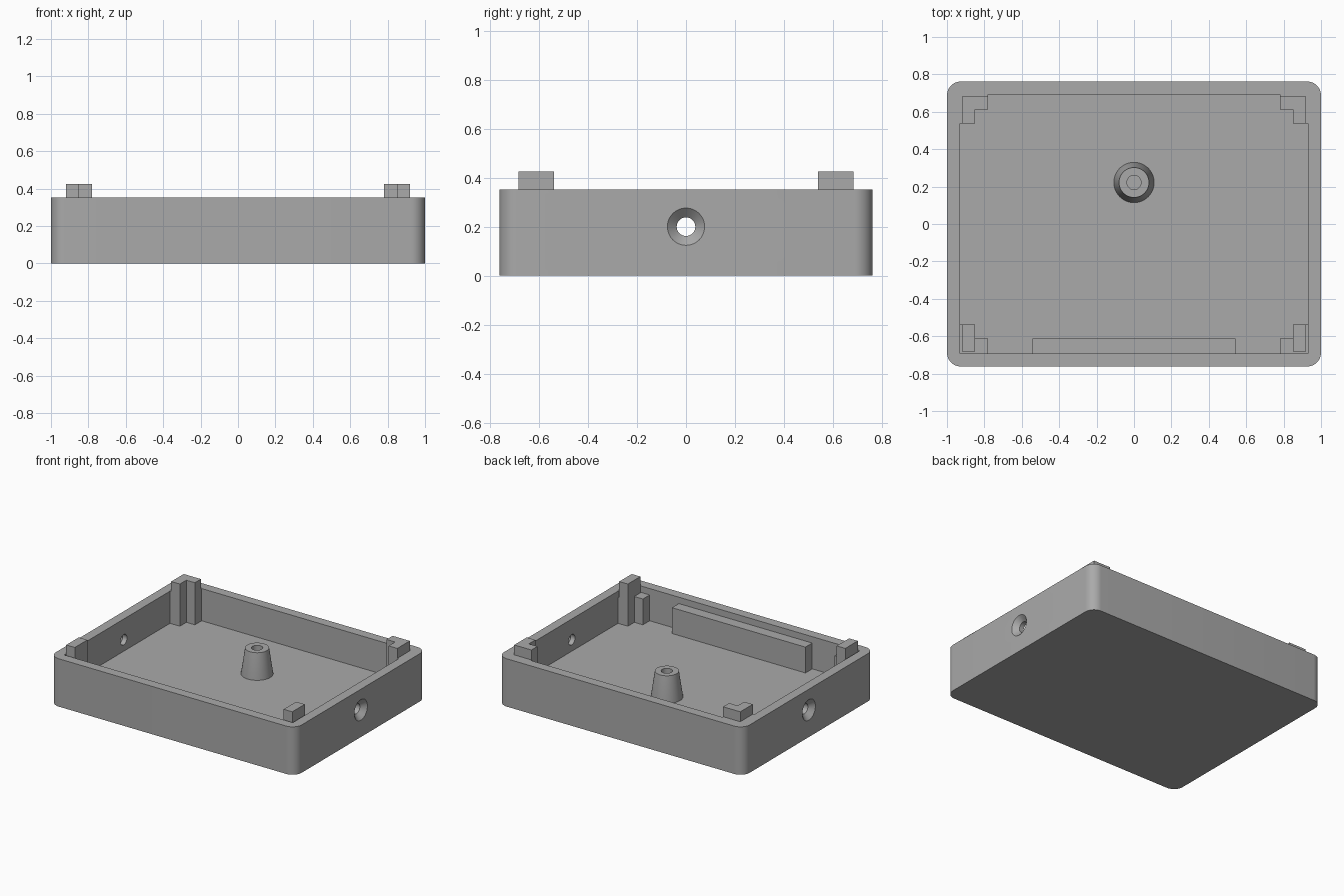
import bpy, bmesh, math
from mathutils import Matrix

cube = bpy.data.objects.get("Cube")
if cube:
    bpy.data.objects.remove(cube, do_unlink=True)

grey = bpy.data.materials.new("plain_grey")
grey.use_nodes = True
COLOUR = (0.4, 0.4, 0.4, 1)
grey.diffuse_color = COLOUR
grey.node_tree.nodes["Principled BSDF"].inputs["Base Color"].default_value = COLOUR

# Main sizes
HX, HY, RIM = 1.0, 0.762, 0.352
IX, IY, FLOOR = 0.93, 0.692, 0.115
LOW, TALL = 0.305, 0.425
HOLE_Z = 0.2


def finish(name, bm):
    bmesh.ops.recalc_face_normals(bm, faces=bm.faces)
    mesh = bpy.data.meshes.new(name)
    bm.to_mesh(mesh)
    bm.free()
    mesh.materials.append(grey)
    obj = bpy.data.objects.new(name, mesh)
    bpy.context.collection.objects.link(obj)
    return obj


def smooth(obj):
    bpy.ops.object.select_all(action='DESELECT')
    obj.select_set(True)
    bpy.context.view_layer.objects.active = obj
    bpy.ops.object.shade_smooth_by_angle(angle=math.radians(30))


def prism(name, points, z0, z1):
    """Extrude a flat outline between two heights."""
    bm = bmesh.new()
    face = bm.faces.new([bm.verts.new((x, y, z0)) for x, y in points])
    up = bmesh.ops.extrude_face_region(bm, geom=[face])["geom"]
    verts = [v for v in up if isinstance(v, bmesh.types.BMVert)]
    bmesh.ops.translate(bm, verts=verts, vec=(0, 0, z1 - z0))
    return finish(name, bm)


def rect(x0, x1, y0, y1):
    return [(x0, y0), (x1, y0), (x1, y1), (x0, y1)]


def lathe(name, profile, matrix, closed=False, steps=48):
    """Spin a (radius, height) profile about its local z axis."""
    bm = bmesh.new()
    verts = [bm.verts.new((r, 0, z)) for r, z in profile]
    edges = [bm.edges.new(pair) for pair in zip(verts, verts[1:])]
    bmesh.ops.spin(bm, geom=verts + edges, cent=(0, 0, 0), axis=(0, 0, 1),
                   angle=math.tau, steps=steps)
    bmesh.ops.remove_doubles(bm, verts=bm.verts, dist=0.0001)
    bm.transform(matrix)
    return finish(name, bm)


def cut(target, cutter):
    mod = target.modifiers.new("cut", 'BOOLEAN')
    mod.operation = 'DIFFERENCE'
    mod.solver = 'EXACT'
    mod.object = cutter
    bpy.context.view_layer.objects.active = target
    bpy.ops.object.modifier_apply(modifier=mod.name)
    bpy.data.objects.remove(cutter, do_unlink=True)


# Tray with rounded upright corners
R = 0.075
outline = []
for i, (sx, sy) in enumerate([(1, 1), (-1, 1), (-1, -1), (1, -1)]):
    for k in range(11):
        a = math.radians(90 * i + 9 * k)
        outline.append((sx * (HX - R) + R * math.cos(a),
                        sy * (HY - R) + R * math.sin(a)))
tray = prism("tray", outline, 0, RIM)
cut(tray, prism("cavity_cutter", rect(-IX, IX, -IY, IY), FLOOR, 1))

# Countersunk cable holes through both end walls
profile = [(0, 0.1), (0.038, 0.1), (0.038, 0.035), (0.076, 0), (0.076, -0.05), (0, -0.05)]
for side in (1, -1):
    matrix = Matrix.Translation((side * HX, 0, HOLE_Z)) @ Matrix.Rotation(-side * math.pi / 2, 4, 'Y')
    cut(tray, lathe("hole_cutter", profile, matrix))
smooth(tray)

# Hollow tapered boss on the floor
boss = lathe("screw_boss",
             [(0, FLOOR - 0.02), (0.108, FLOOR - 0.02), (0.108, FLOOR), (0.08, LOW),
              (0.038, LOW), (0.038, FLOOR + 0.01), (0, FLOOR + 0.01)],
             Matrix.Translation((0, 0.222, 0)))
smooth(boss)

# Support rib along the front wall
prism("front_rib", rect(-0.543, 0.543, -IY - 0.02, -0.613), FLOOR - 0.02, LOW)

# Corner posts: outer edges set in slightly above the rim
X0, X1, X2 = 0.92, 0.85, 0.78
Y0, Y1, Y2 = 0.683, 0.613, 0.538


def angle_outline(s, t, x, y):
    pts = [(x, y), (X2, y), (X2, Y1), (X1, Y1), (X1, Y2), (x, Y2)]
    return [(s * px, t * py) for px, py in pts]


for side, label in ((1, "left"), (-1, "right")):
    prism(f"back_{label}_post_base", angle_outline(side, 1, IX, IY), FLOOR, RIM)
    prism(f"back_{label}_post_tab", angle_outline(side, 1, X0, Y0), RIM, TALL)
    prism(f"front_{label}_post_base", angle_outline(side, -1, IX, IY), FLOOR, LOW)
    prism(f"front_{label}_post_tab",
          rect(*sorted((side * X1, side * X0)), -Y0, -Y2), LOW, TALL)
